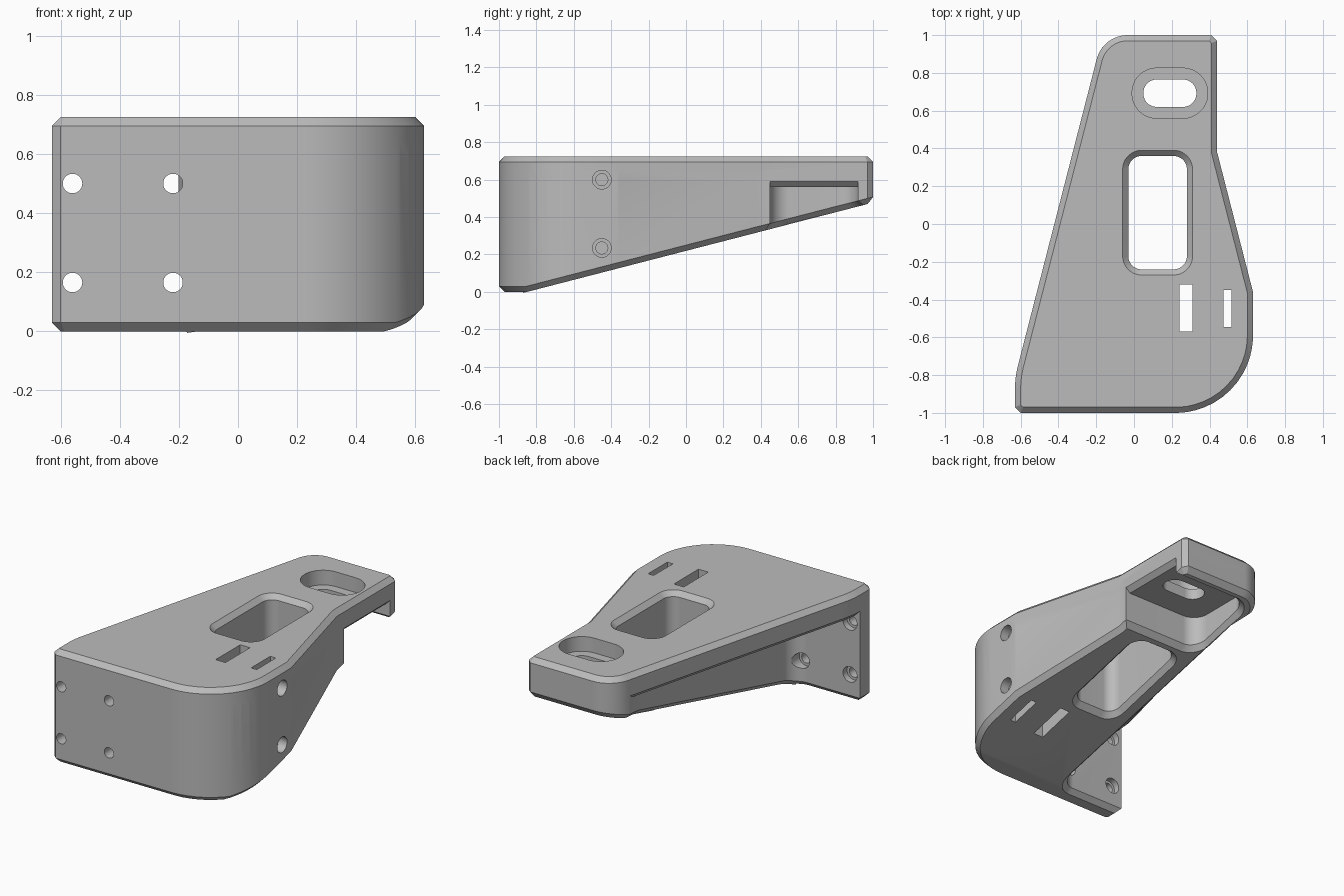
import bpy, bmesh, math
from mathutils import Vector

cube = bpy.data.objects.get("Cube")
if cube:
    bpy.data.objects.remove(cube, do_unlink=True)

CHAMFER = 0.03
TOP = 0.725
CEILING = 0.56      # underside of the top slab
BEND = -0.85        # where the flat bottom starts to rise


def under(y):
    return max(0.0, 0.258 * (y - BEND))


def rounded(corners):
    """Outline from (x, y, radius) corners; tiny radii become flat chamfers."""
    out = []
    for i, (x, y, r) in enumerate(corners):
        p = Vector((x, y))
        if r == 0:
            out.append(p)
            continue
        d1 = (Vector(corners[i - 1][:2]) - p).normalized()
        d2 = (Vector(corners[(i + 1) % len(corners)][:2]) - p).normalized()
        half = d1.angle(d2) / 2
        centre = p + (d1 + d2).normalized() * r / math.sin(half)
        v1 = p + d1 * r / math.tan(half) - centre
        v2 = p + d2 * r / math.tan(half) - centre
        n = 1 if r <= CHAMFER else 14
        for k in range(n + 1):
            v = v1.lerp(v2, k / n)
            if n > 1:
                v = v.normalized() * r
            out.append(centre + v)
    return out


def box_outline(x0, x1, y0, y1, r=0, grow=0):
    x0, x1, y0, y1 = x0 - grow, x1 + grow, y0 - grow, y1 + grow
    if r:
        r += grow
    return rounded([(x0, y0, r), (x1, y0, r), (x1, y1, r), (x0, y1, r)])


def loft(rings):
    bm = bmesh.new()
    rows = [[bm.verts.new(p) for p in ring] for ring in rings]
    n = len(rows[0])
    for a, b in zip(rows, rows[1:]):
        for i in range(n):
            j = (i + 1) % n
            bm.faces.new((a[i], a[j], b[j], b[i]))
    bm.faces.new(rows[0][::-1])
    bm.faces.new(rows[-1])
    bmesh.ops.recalc_face_normals(bm, faces=bm.faces)
    return bm


def flat(outline, z):
    return [(p.x, p.y, z) for p in outline]


def finish(bm, name):
    bmesh.ops.recalc_face_normals(bm, faces=bm.faces)
    me = bpy.data.meshes.new(name)
    bm.to_mesh(me)
    bm.free()
    ob = bpy.data.objects.new(name, me)
    bpy.context.scene.collection.objects.link(ob)
    return ob


def chamfer_rims(bm):
    """Chamfer the edges between near-horizontal faces and walls."""
    bm.normal_update()
    rims = [e for e in bm.edges if len(e.link_faces) == 2 and
            sorted(abs(f.normal.z) > 0.5 for f in e.link_faces) == [False, True]
            and min(v.co.z for v in e.verts) != LOWER_TOP]
    bmesh.ops.bevel(bm, geom=rims, offset=CHAMFER, segments=1, profile=0.5,
                    affect='EDGES', clamp_overlap=False)


LOWER_TOP = 0.65

# Top slab
front = [(-0.63, -1, 0.03), (0.63, -1, 0.41), (0.63, -0.36, 0), (0.44, 0.38, 0)]
back = [(0.44, 1, 0.03), (-0.165, 1, 0.17)]
outline = rounded(front + back + [(-0.63, -0.81, 0.5)])
bm = loft([flat(outline, CEILING), flat(outline, TOP)])
chamfer_rims(bm)
bracket = finish(bm, "bracket")

# Lower body: front plate, solid wedge and the open pocket at the back
pocket = [(0.44, 0.45, 0), (-0.11, 0.45, 0.1), (-0.11, 0.92, 0.1), (0.44, 0.92, 0)]
wall = [(-0.201, 0.86, 0), (-0.165, 0.72, 0), (-0.15, -0.87, 0.1), (-0.63, -0.87, 0)]
outline = rounded(front + pocket + back + wall)
bm = loft([flat(outline, 0), flat(outline, LOWER_TOP)])
for v in bm.verts:
    v.co.z = LOWER_TOP if v.co.z > 0.3 else 0
bmesh.ops.bisect_plane(bm, geom=bm.verts[:] + bm.edges[:] + bm.faces[:],
                       plane_co=(0, BEND, 0), plane_no=(0, 1, 0))
LOWER_TOP = max(v.co.z for v in bm.verts)
for v in bm.verts:
    if v.co.z < 0.3:
        v.co.z = under(v.co.y)
chamfer_rims(bm)
lower_body = finish(bm, "lower_body")

cutters = []

# Central window with chamfered rims
rings = []
for grow, lift in ((0.06, -0.03), (0, 0.03)):
    o = box_outline(-0.03, 0.28, -0.24, 0.36, 0.07, grow)
    rings.append([(p.x, p.y, under(p.y) + lift) for p in o])
for grow, z in ((0, TOP - 0.03), (0.06, TOP + 0.03)):
    rings.append(flat(box_outline(-0.03, 0.28, -0.24, 0.36, 0.07, grow), z))
cutters.append(finish(loft(rings), "window_cutter"))

# Stepped oblong slot
small = box_outline(0.05, 0.33, 0.62, 0.765, 0.07)
large = box_outline(-0.01, 0.39, 0.56, 0.825, 0.13)
cutters.append(finish(loft([flat(small, 0.5), flat(small, 0.63),
                            flat(large, 0.63), flat(large, 0.8)]), "slot_cutter"))

# Nut slots
for x0, x1, y0, y1 in ((0.24, 0.31, -0.57, -0.32), (0.475, 0.515, -0.545, -0.35)):
    o = box_outline(x0, x1, y0, y1)
    cutters.append(finish(loft([flat(o, -0.1), flat(o, 0.8)]), "nut_slot_cutter"))


# Stepped bolt holes through the front plate and into the side
def bolt_hole(axis, a, z, steps):
    rings = []
    for pos, r in steps:
        ring = []
        for k in range(28):
            t = math.tau * k / 28
            u, w = a + r * math.cos(t), z + r * math.sin(t)
            ring.append((u, pos, w) if axis == "y" else (pos, u, w))
        rings.append(ring)
    cutters.append(finish(loft(rings), "hole_cutter"))


for x in (-0.56, -0.22):
    for z in (0.165, 0.5):
        bolt_hole("y", x, z, [(-1.05, 0.033), (-0.91, 0.033), (-0.91, 0.05), (-0.78, 0.05)])
for z in (0.235, 0.6):
    bolt_hole("x", -0.45, z, [(0.19, 0.032), (0.57, 0.032), (0.57, 0.05), (0.75, 0.05)])

# Combine everything into one solid
for ob, op in [(lower_body, 'UNION')] + [(c, 'DIFFERENCE') for c in cutters]:
    ob.hide_render = True
    mod = bracket.modifiers.new(ob.name, 'BOOLEAN')
    mod.operation = op
    mod.solver = 'EXACT'
    mod.object = ob
bpy.context.view_layer.update()
deps = bpy.context.evaluated_depsgraph_get()
solid = bpy.data.meshes.new_from_object(bracket.evaluated_get(deps))
bracket.modifiers.clear()
bracket.data = solid
for ob in [lower_body] + cutters:
    bpy.data.objects.remove(ob, do_unlink=True)

# Grey material
grey = bpy.data.materials.new("plain_grey")
grey.use_nodes = True
colour = (0.5, 0.5, 0.5, 1)
grey.diffuse_color = colour
grey.node_tree.nodes["Principled BSDF"].inputs["Base Color"].default_value = colour
solid.materials.clear()
solid.materials.append(grey)

bpy.ops.object.select_all(action='DESELECT')
bracket.select_set(True)
bpy.context.view_layer.objects.active = bracket
bpy.ops.object.shade_smooth_by_angle(angle=math.radians(25))
